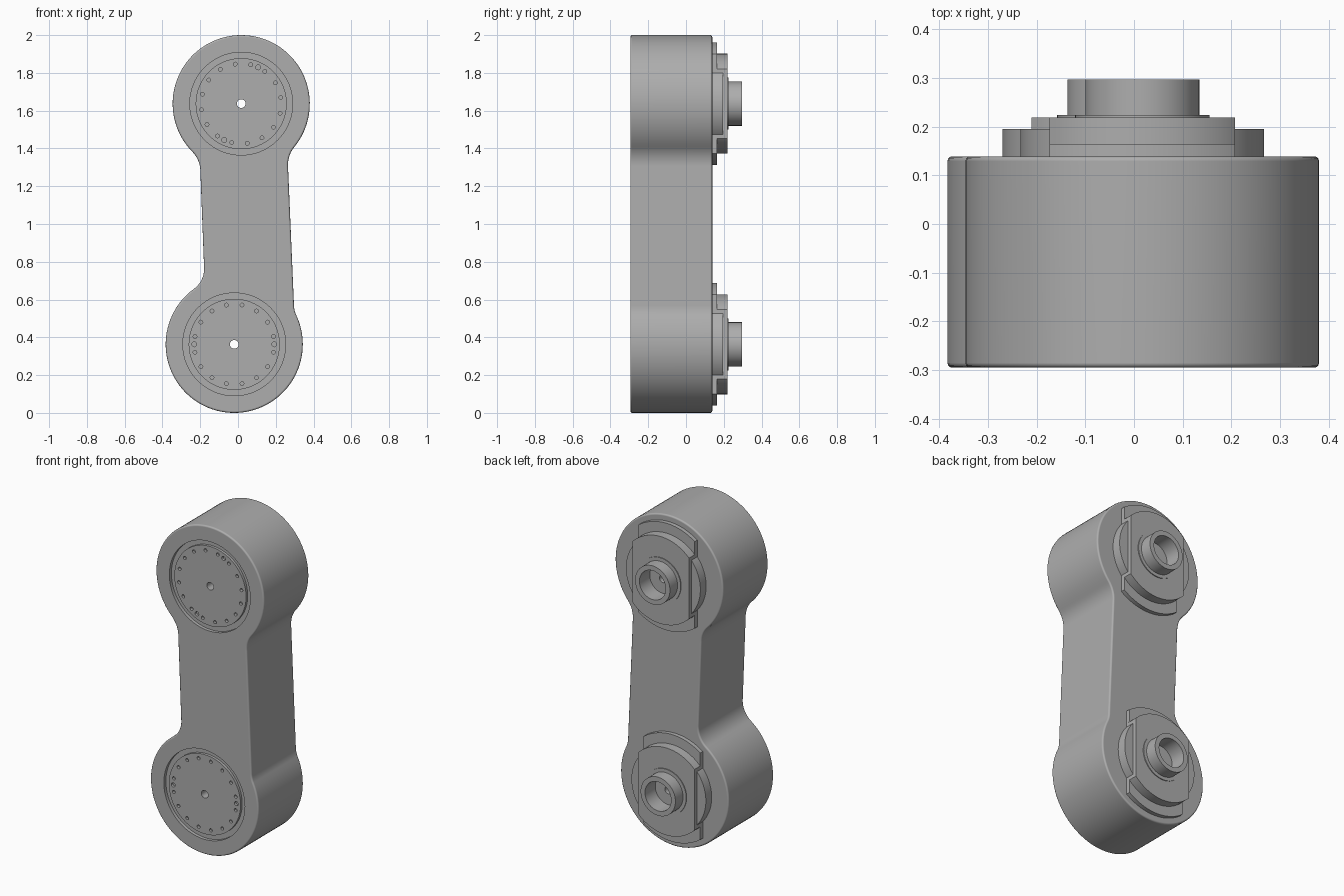
import bpy, bmesh
from math import pi, tau, cos, sin, acos, atan2, sqrt, radians
from mathutils import Vector

cube = bpy.data.objects.get("Cube")
if cube:
    bpy.data.objects.remove(cube)

grey = bpy.data.materials.new("plain_grey")
grey.use_nodes = True
grey.diffuse_color = (0.42, 0.42, 0.42, 1)
grey.node_tree.nodes["Principled BSDF"].inputs["Base Color"].default_value = grey.diffuse_color

R = 0.363                                   # end lobe radius
TOP, LOW = Vector((0.017, 1.637)), Vector((-0.02, 0.363))
FRONT, BACK = -0.295, 0.139


def arc(c, r, a0, a1, n):
    return [Vector((c[0] + r * cos(a0 + (a1 - a0) * i / n),
                    c[1] + r * sin(a0 + (a1 - a0) * i / n))) for i in range(n + 1)]


def circle(c, r, n=64):
    return arc(c, r, 0, tau, n)[:-1]


def prism(name, loops, y0, y1, bevel=0):
    """Extrude closed x-z outlines along y into one object."""
    bm = bmesh.new()
    for pts in loops:
        front = bm.faces.new([bm.verts.new((p[0], y0, p[1])) for p in pts])
        new = bmesh.ops.extrude_face_region(bm, geom=[front], use_keep_orig=True)["geom"]
        moved = [v for v in new if isinstance(v, bmesh.types.BMVert)]
        bmesh.ops.translate(bm, verts=moved, vec=(0, y1 - y0, 0))
    bmesh.ops.recalc_face_normals(bm, faces=bm.faces)
    if bevel:
        rims = [e for e in bm.edges if abs(e.verts[0].co.y - e.verts[1].co.y) < 1e-5]
        bmesh.ops.bevel(bm, geom=rims, offset=bevel, segments=3, profile=0.5, affect='EDGES')
    mesh = bpy.data.meshes.new(name)
    bm.to_mesh(mesh)
    bm.free()
    mesh.materials.append(grey)
    ob = bpy.data.objects.new(name, mesh)
    bpy.context.collection.objects.link(ob)
    return ob


def cut(ob, cutters):
    """Subtract the cutters and keep the result as plain mesh."""
    for c in cutters:
        mod = ob.modifiers.new("cut", 'BOOLEAN')
        mod.operation, mod.solver, mod.object = 'DIFFERENCE', 'EXACT', c
    bpy.context.view_layer.update()
    graph = bpy.context.evaluated_depsgraph_get()
    mesh = bpy.data.meshes.new_from_object(ob.evaluated_get(graph))
    ob.modifiers.clear()
    ob.data = mesh


def fillet(p, q, c, side, rf):
    """Arc blending lobe c into the straight edge from p to q."""
    d = (q - p).normalized()
    n = Vector((abs(d.y), 0)) * side
    n.y = -n.x * d.x / d.y
    base = p + n * rf
    k = c - base
    t = k.dot(d) - sqrt(k.dot(d) ** 2 - k.length_squared + (R + rf) ** 2)
    f = base + d * t
    a0 = atan2(c.y - f.y, c.x - f.x)
    a1 = atan2(-n.y, -n.x)
    return arc(f, rf, a0, a0 + (a1 - a0 + pi) % tau - pi, 10)


def lobe(c, start, end):
    a0 = atan2(start.y - c.y, start.x - c.x)
    a1 = atan2(end.y - c.y, end.x - c.x)
    return arc(c, R, a0, a0 + (a1 - a0) % tau, 72)[1:-1]


# Arm outline: two lobes joined by a tilted web with filleted corners
left = Vector((-0.2, 1.3)), Vector((-0.18, 0.78))
right = Vector((0.265, 1.3)), Vector((0.295, 0.6))
tl = fillet(left[1], left[0], TOP, -1, 0.15)
ll = fillet(left[0], left[1], LOW, -1, 0.13)
tr = fillet(right[1], right[0], TOP, 1, 0.15)
lr = fillet(right[0], right[1], LOW, 1, 0.13)
outline = (lobe(TOP, tr[0], tl[0]) + tl + ll[::-1]
           + lobe(LOW, ll[0], lr[0]) + lr + tr[::-1])
body = prism("arm_body", [outline], FRONT, BACK, 0.01)
parts = [body]


def strip(c, r, w):
    """Disc outline with both sides cut straight at half width w."""
    a = acos(w / r)
    return arc(c, r, a, pi - a, 32) + arc(c, r, pi + a, tau - a, 32)


# Joint hardware, the same at both ends
for end, c, turn in (("upper", TOP, 65), ("lower", LOW, 0)):
    pin = prism("pin_cutter", [circle(c, 0.023, 24)], -1, 1)
    pocket = prism("pocket_cutter", [circle(c, 0.088)], 0.198, 1)
    recess = prism("recess_cutter", [circle(c, 0.272, 96)], -1, FRONT + 0.02)
    bolts = []
    for i in range(16):
        a = radians(turn + 11.25 + 22.5 * i)
        bolts.append(circle(c + Vector((cos(a), sin(a))) * 0.212, 0.01, 12))
    for a in (radians(turn), radians(turn) + pi):
        bolts.append(circle(c + Vector((cos(a), sin(a))) * 0.212, 0.013, 12))
    holes = prism("bolt_hole_cutter", bolts, -1, FRONT + 0.025)

    cut(body, [recess, pin])

    # Front face plate with its ring of bolt holes
    plate = prism(end + "_front_plate", [circle(c, 0.241, 96)], FRONT + 0.004, FRONT + 0.04)
    cut(plate, [pin, holes])

    # Rear flange: round shoulder, two straight-sided layers, thin collar, hollow boss
    shoulder = prism(end + "_shoulder", [circle(c, 0.25, 96)], 0.12, 0.195)
    base = prism(end + "_flange_base", [strip(c, 0.325, 0.19)], 0.125, 0.164)
    top = prism(end + "_flange_top", [strip(c, 0.265, 0.1901)], 0.15, 0.219)
    collar = prism(end + "_collar", [circle(c, 0.138)], 0.21, 0.224)
    boss = prism(end + "_boss", [circle(c, 0.117)], 0.205, 0.297)
    for ob in (shoulder, base):
        cut(ob, [pin])
    cut(top, [pin, pocket])
    for ob in (collar, boss):
        cut(ob, [pocket])
    parts += [plate, shoulder, base, top, collar, boss]
    for tool in (pin, pocket, recess, holes):
        bpy.data.objects.remove(tool)

# Smooth round walls, keep edges crisp
bpy.ops.object.select_all(action='DESELECT')
for ob in parts:
    ob.select_set(True)
bpy.context.view_layer.objects.active = body
bpy.ops.object.shade_smooth_by_angle(angle=radians(38))
for ob in parts:
    ob.modifiers.new("even_normals", 'WEIGHTED_NORMAL').keep_sharp = True
